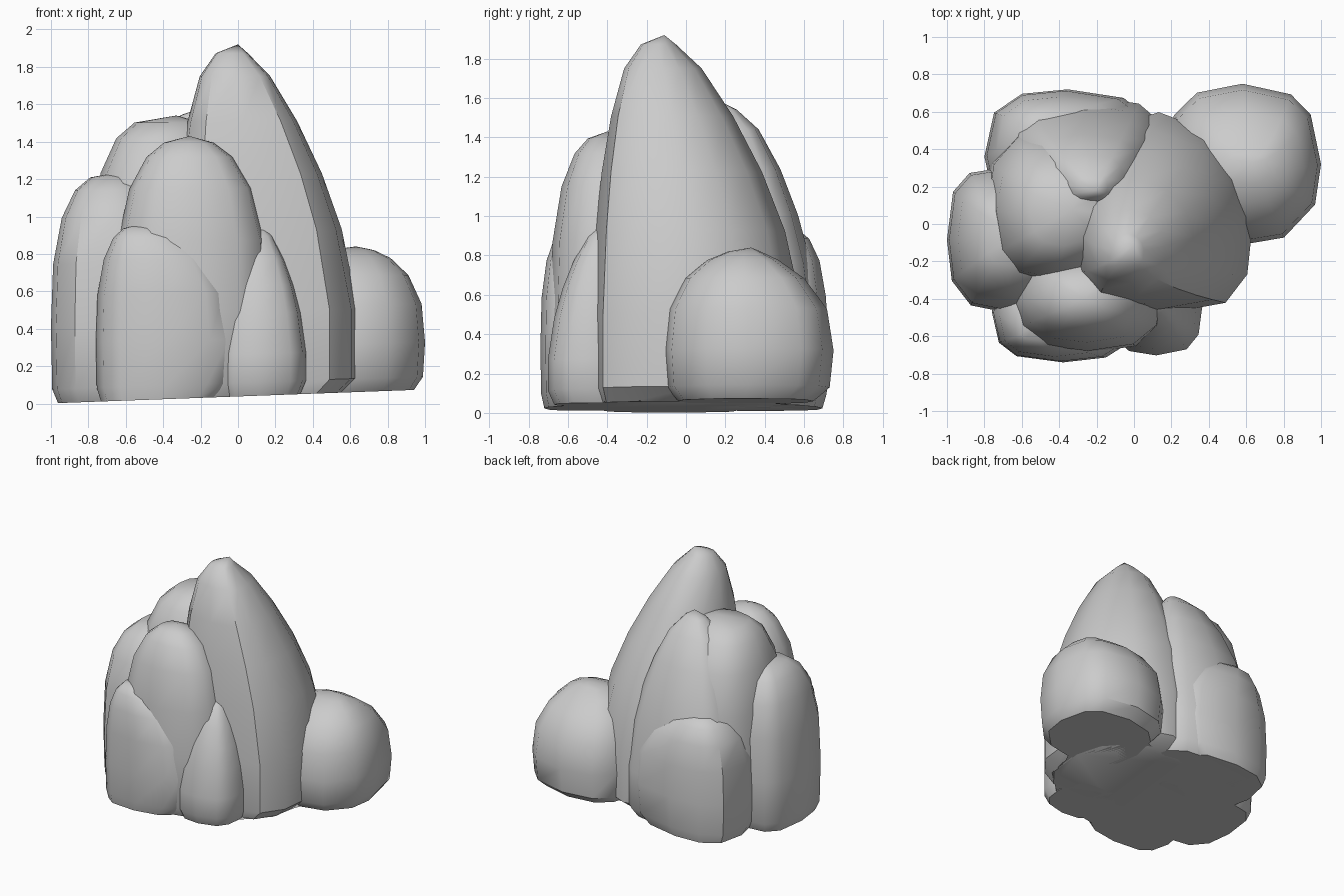
import bpy
import bmesh
import math
import random

random.seed(4)

default_cube = bpy.data.objects.get("Cube")
if default_cube:
    bpy.data.objects.remove(default_cube, do_unlink=True)

# Single stone colour
stone = bpy.data.materials.new("grey stone")
stone.use_nodes = True
stone.diffuse_color = (0.6, 0.6, 0.6, 1)
stone.node_tree.nodes["Principled BSDF"].inputs["Base Color"].default_value = stone.diffuse_color
stone.node_tree.nodes["Principled BSDF"].inputs["Roughness"].default_value = 0.9

# Profiles: (fraction of the height, fraction of the width)
ROUNDED = [(.33, 1), (.6, .95), (.8, .76), (.92, .5), (.975, .26)]
POINTED = [(.24, .97), (.47, .84), (.63, .68), (.78, .48), (.91, .26), (.975, .08)]
SIDES = 12


def ground_height(x):
    """The underside slopes gently down towards the outer boulder."""
    return .038 + .037 * x


def signed_power(value, exponent):
    return math.copysign(abs(value) ** exponent, value)


def finish(bm, name):
    """Turn the bmesh into a softly shaded stone object."""
    mesh = bpy.data.meshes.new(name)
    bm.to_mesh(mesh)
    bm.free()
    mesh.materials.append(stone)
    rock = bpy.data.objects.new(name, mesh)
    bpy.context.collection.objects.link(rock)
    bpy.ops.object.select_all(action="DESELECT")
    rock.select_set(True)
    bpy.context.view_layer.objects.active = rock
    bpy.ops.object.shade_smooth_by_angle(angle=math.radians(40))


def make_rock(name, left, right, front, back, apex,
              profile=ROUNDED, bulge=(1, 1, 1, 1), corners=(.8, .8)):
    """Loft rings from a footprint up to an apex.

    bulge fattens each side; corners squares off the front and back halves.
    """
    top_x, top_y, top_z = apex
    reach = (left - top_x, right - top_x, front - top_y, back - top_y)

    # Uneven spacing of the corners, keeping the four outermost points
    outline = []
    for i in range(SIDES):
        wobble = random.uniform(-.1, .1) if i % 3 else 0
        angle = math.tau * i / SIDES + wobble
        power = corners[i < SIDES / 2]
        outline.append((signed_power(math.cos(angle), power),
                        signed_power(math.sin(angle), power)))

    # Chamfered foot on the sloping ground, then the chosen profile
    levels = [(0, .84), (.075 / top_z, .97)] + profile

    bm = bmesh.new()
    rings = []
    for height, width in levels:
        x0, x1, y0, y1 = [r * width ** b for r, b in zip(reach, bulge)]
        ring = []
        for u, v in outline:
            x = top_x + (x0 + x1) / 2 + u * (x1 - x0) / 2
            y = top_y + (y0 + y1) / 2 + v * (y1 - y0) / 2
            z = ground_height(x) * (1 - height) + top_z * height
            ring.append(bm.verts.new((x, y, z)))
        rings.append(ring)

    tip = bm.verts.new(apex)
    bm.faces.new(list(reversed(rings[0])))
    for i in range(SIDES):
        j = (i + 1) % SIDES
        for low, high in zip(rings, rings[1:]):
            bm.faces.new((low[i], low[j], high[j], high[i]))
        bm.faces.new((rings[-1][i], rings[-1][j], tip))
    bmesh.ops.recalc_face_normals(bm, faces=bm.faces)
    finish(bm, name)


def make_underside(name, outline):
    """One flat face that closes the gaps between the feet."""
    bm = bmesh.new()
    points = [bm.verts.new((x, y, ground_height(x) + .004)) for x, y in outline]
    bm.faces.new(list(reversed(points)))
    finish(bm, name)


# Tall central peak, square in front and rounded behind
make_rock("main_peak", left=-.38, right=.66, front=-.49, back=.62,
          apex=(0, -.11, 1.92), profile=POINTED,
          bulge=(.46, 1, .46, 1), corners=(.63, 1.1))

# Rounded boulder set apart at the back corner
make_rock("side_boulder", left=.16, right=1, front=-.11, back=.75,
          apex=(.63, .33, .84), bulge=(.9, 1, 1, 1.6))

# Stones along the front
make_rock("front_slab", left=-.66, right=.17, front=-.69, back=-.1,
          apex=(-.26, -.4, 1.43), bulge=(.8, .9, .8, .8))
make_rock("front_low_stone", left=-.76, right=0, front=-.74, back=-.2,
          apex=(-.52, -.52, .96), bulge=(.7, 1.1, .55, 1), corners=(.72, .72))
make_rock("front_corner_stone", left=-.13, right=.37, front=-.71, back=-.2,
          apex=(.09, -.38, .98), profile=POINTED,
          bulge=(.8, .8, .75, .8), corners=(.72, .72))

# Stones stepping up from the outer side
make_rock("outer_boulder", left=-1, right=-.3, front=-.48, back=.31,
          apex=(-.62, -.06, 1.24), bulge=(.6, 1, .7, .7), corners=(.72, .64))
make_rock("shoulder_stone", left=-.8, right=-.06, front=-.36, back=.52,
          apex=(-.33, .08, 1.54), bulge=(.55, .5, .6, .8))

# Buttress with a broad low hump at the back
make_rock("back_buttress", left=-.76, right=.2, front=-.05, back=.7,
          apex=(-.2, .18, 1.58), profile=POINTED,
          bulge=(.65, .75, .7, .75), corners=(.72, .72))
make_rock("back_hump", left=-.8, right=.09, front=0, back=.72,
          apex=(-.46, .4, .96), bulge=(.75, 1.3, 1, .5), corners=(.7, .7))

make_underside("underside", [
    (-.82, -.1), (-.6, -.55), (-.3, -.62), (.2, -.6), (.52, -.3), (.56, -.1), (.62, .03),
    (.82, .08), (.9, .35), (.65, .62), (.2, .46), (-.1, .58), (-.55, .58), (-.7, .4)])
